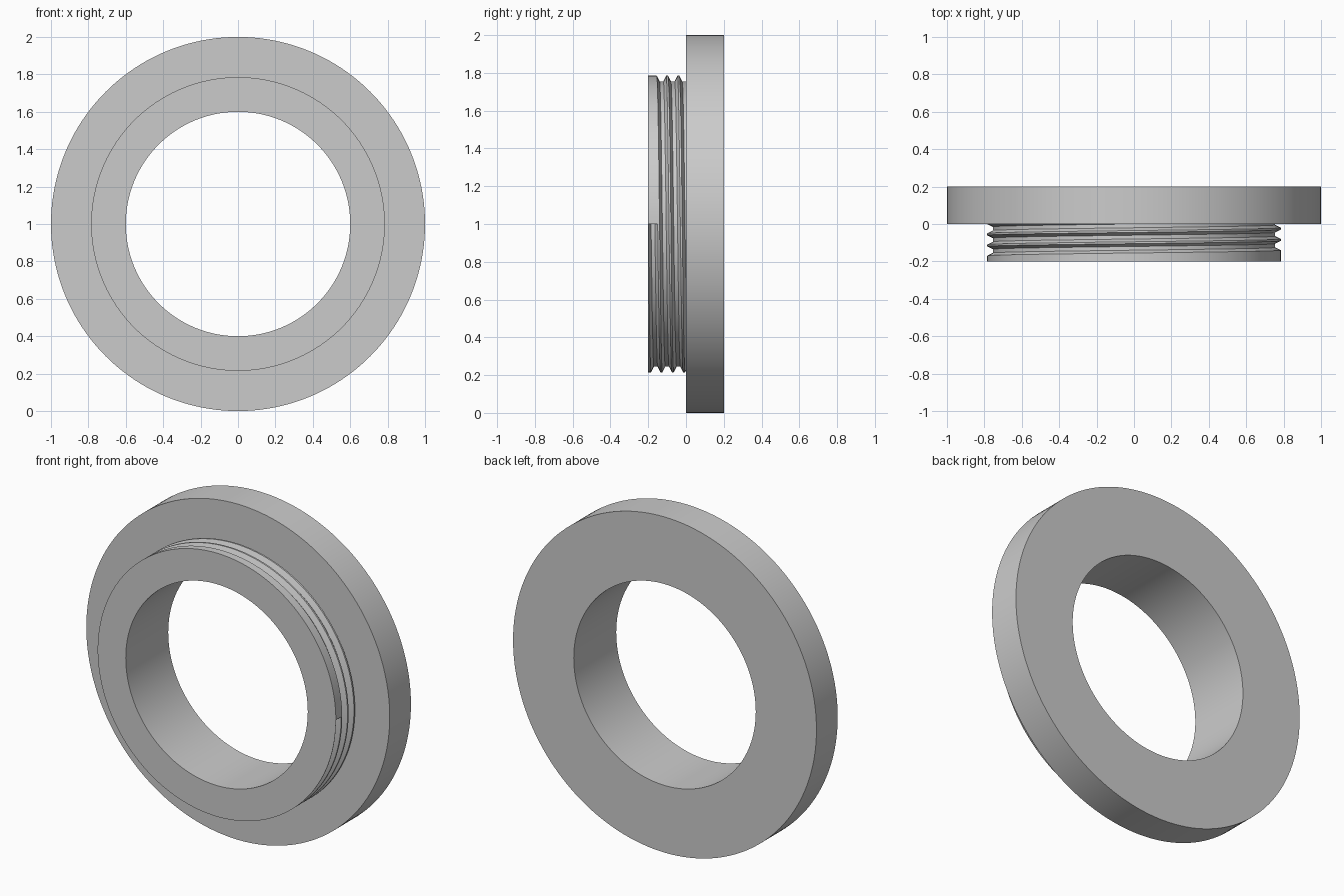
import bpy, bmesh, math

cube = bpy.data.objects.get("Cube")
if cube:
    bpy.data.objects.remove(cube, do_unlink=True)

STEPS = 160
BORE, CREST, ROOT, RIM = 0.6, 0.785, 0.755, 1.0
HALF, PITCH, CENTRE_Z = 0.2, 0.06, 1.0
FLANK, GROOVE = 0.015, 0.05      # width of a sloping side, width of a whole groove


def thread_radius(offset):
    """Radius at a distance along one groove."""
    depth = min(offset, GROOVE - offset) / FLANK
    return CREST - (CREST - ROOT) * max(0, min(1, depth))


def section(turn):
    """Closed outline (radius, y) of the ring after part of a turn."""
    points = [(BORE, HALF), (BORE, -HALF), (CREST, -HALF)]
    for k in range(4):
        start = -0.14 + PITCH * (k - turn)
        for offset in (0, FLANK, GROOVE - FLANK, GROOVE):
            y = min(start + offset, 0)
            points.append((thread_radius(max(y - start, 0)), y))
    return points + [(RIM, 0), (RIM, HALF)]


# Flange and threaded collar, swept as one solid
bm = bmesh.new()
rings = []
for i in range(STEPS + 1):
    turn = i / STEPS
    a = 2 * math.pi * turn
    rings.append([bm.verts.new((r * math.cos(a), y, CENTRE_Z + r * math.sin(a)))
                  for r, y in section(turn)])
for near, far in zip(rings, rings[1:]):
    for j in range(len(near)):
        k = (j + 1) % len(near)
        bm.faces.new((near[j], near[k], far[k], far[j]))

# Small wall where the thread runs out at the front
bm.faces.new(rings[-1][3:7])
bmesh.ops.remove_doubles(bm, verts=bm.verts, dist=0.00005)
bmesh.ops.dissolve_degenerate(bm, edges=bm.edges, dist=0.00005)
bmesh.ops.recalc_face_normals(bm, faces=bm.faces)

mesh = bpy.data.meshes.new("threaded_flange_ring")
bm.to_mesh(mesh)
bm.free()
ring = bpy.data.objects.new("threaded_flange_ring", mesh)
bpy.context.collection.objects.link(ring)

# Plain grey metal
grey = bpy.data.materials.new("plain_grey")
grey.use_nodes = True
colour = (0.6, 0.6, 0.6, 1)
grey.diffuse_color = colour
grey.node_tree.nodes["Principled BSDF"].inputs["Base Color"].default_value = colour
mesh.materials.append(grey)

bpy.context.view_layer.objects.active = ring
ring.select_set(True)
bpy.ops.object.shade_smooth_by_angle(angle=math.radians(25))
